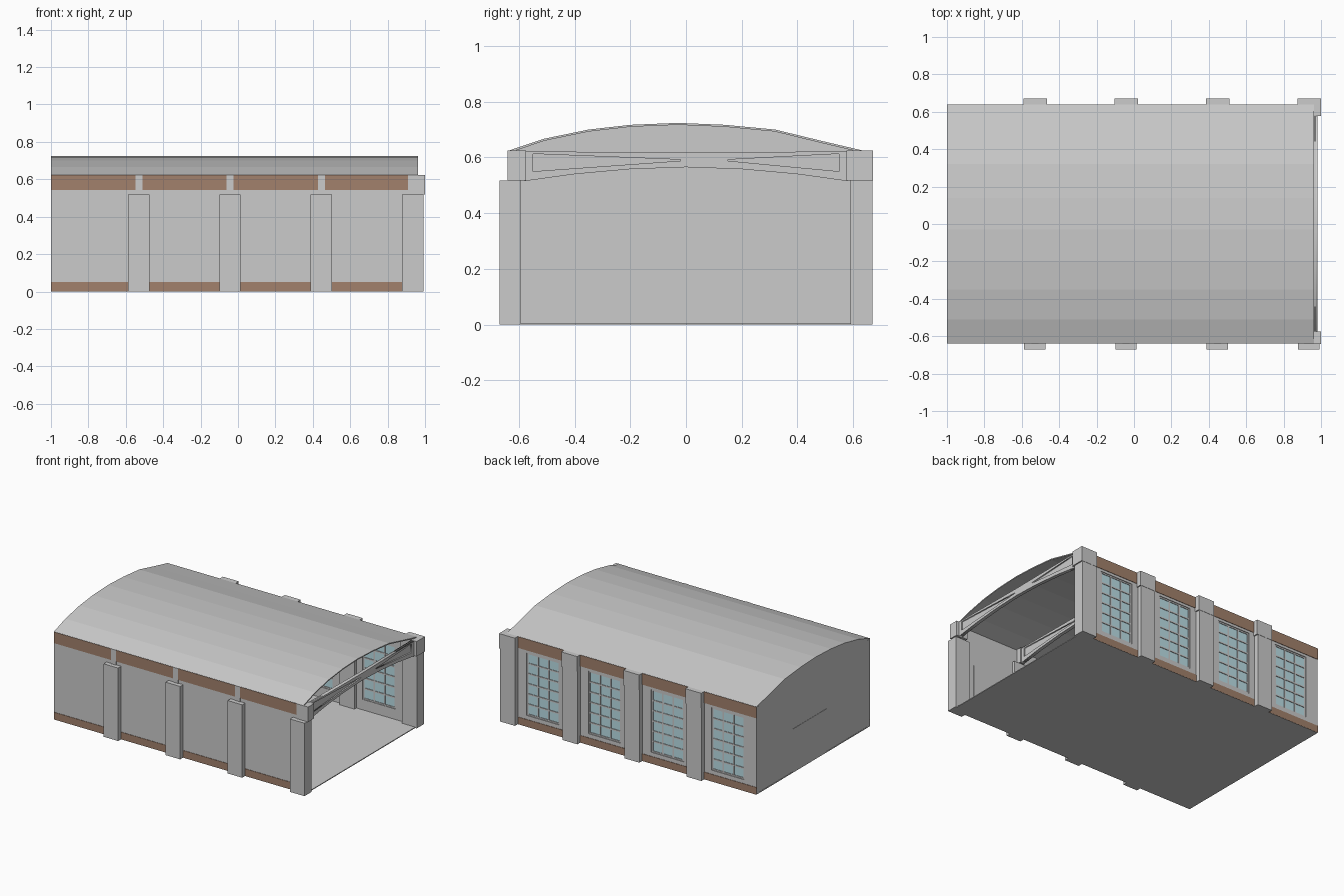
import bpy, bmesh

if "Cube" in bpy.data.objects:
    bpy.data.objects.remove(bpy.data.objects["Cube"])

def material(name, rgb):
    m = bpy.data.materials.new(name)
    m.diffuse_color = (*rgb, 1)
    m.use_nodes = True
    m.node_tree.nodes["Principled BSDF"].inputs["Base Color"].default_value = m.diffuse_color
    return m

BROWN = material("brown_trim", (0.36, 0.22, 0.15))
GLASS = material("window_glass", (0.5, 0.74, 0.8))

def add_mesh(name, bm, mat=None):
    bmesh.ops.recalc_face_normals(bm, faces=bm.faces)
    me = bpy.data.meshes.new(name)
    bm.to_mesh(me)
    bm.free()
    if mat:
        me.materials.append(mat)
    ob = bpy.data.objects.new(name, me)
    bpy.context.collection.objects.link(ob)
    return ob

def box(name, x, y, z, mat=None):
    bm = bmesh.new()
    bmesh.ops.create_cube(bm, size=1)
    for v in bm.verts:
        for i, (a, b) in enumerate((x, y, z)):
            v.co[i] = a if v.co[i] < 0 else b
    return add_mesh(name, bm, mat)

def prism(name, profile, x0, x1):
    """Extrude a (y, z) outline along x."""
    bm = bmesh.new()
    f = bm.faces.new([bm.verts.new((x0, y, z)) for y, z in profile])
    ext = bmesh.ops.extrude_face_region(bm, geom=[f])
    for v in ext["geom"]:
        if isinstance(v, bmesh.types.BMVert):
            v.co.x = x1
    return add_mesh(name, bm)

BAYS = [-0.53, -0.043, 0.445, 0.935]          # pillar centres
WINDOWS = [-0.775, -0.30, 0.193, 0.68]        # window centres
ARCH = [(-0.638, 0.624), (-0.51, 0.667), (-0.35, 0.70), (-0.2, 0.717), (-0.03, 0.724),
        (0.14, 0.717), (0.32, 0.70), (0.48, 0.661), (0.638, 0.624)]

# floor and barrel roof
box("floor", (-1, 0.98), (-0.638, 0.638), (0, 0.006))
prism("roof", ARCH + [(y * 0.995, z - 0.007) for y, z in reversed(ARCH)], -1, 0.962)

# end wall with arched gable, and its door
prism("end_wall", [(-0.636, 0)] + [(y * 0.996, z - 0.004) for y, z in ARCH] + [(0.636, 0)], -0.998, -0.975)
box("end_door", (-1, -0.972), (-0.15, 0.23), (0.001, 0.31))

# long walls: solid at the front, window openings at the back
box("front_wall", (-1, 0.96), (-0.636, -0.612), (0.0, 0.62))
back = [(-1, WINDOWS[0] - 0.128)]
back += [(a + 0.128, b - 0.128) for a, b in zip(WINDOWS, WINDOWS[1:])]
back += [(WINDOWS[-1] + 0.128, 0.96)]
for x in back:
    box("back_wall_pier", x, (0.612, 0.636), (0.08, 0.525))
box("back_wall_sill", (-1, 0.96), (0.612, 0.636), (0, 0.08))
box("back_wall_lintel", (-1, 0.96), (0.612, 0.636), (0.525, 0.62))

# brown trim bands on both long sides
for s in (-1, 1):
    y = sorted((s * 0.63, s * 0.639))
    box("base_trim", (-1, 0.94), y, (0.001, 0.052), BROWN)
    box("eave_trim", (-1, 0.94), y, (0.543, 0.622), BROWN)

# gridded windows
for c in WINDOWS:
    box("window_glass", (c - 0.128, c + 0.128), (0.62, 0.627), (0.08, 0.525), GLASS)
    for i in range(4):
        x = c - 0.123 + i * 0.082
        box("window_bar", (x - 0.005, x + 0.005), (0.616, 0.631), (0.08, 0.525))
    for j in range(7):
        z = 0.085 + j * 0.0725
        box("window_rail", (c - 0.128, c + 0.128), (0.616, 0.631), (z - 0.005, z + 0.005))

# roof beams: thin web framed by flanges along the two triangular recesses
LOWER = [(-0.58, 0.515), (-0.4, 0.54), (-0.2, 0.558), (0, 0.565),
         (0.2, 0.558), (0.4, 0.54), (0.58, 0.515)]
OUTER = LOWER + [(0.58, 0.622), (0, 0.617), (-0.58, 0.622)]
RECESSES = [[(-0.55, 0.55), (-0.02, 0.588), (-0.02, 0.592), (-0.55, 0.613)],
            [(0.55, 0.55), (0.15, 0.588), (0.15, 0.592), (0.55, 0.613)]]

def beam(x):
    prism("beam_web", OUTER, x - 0.003, x + 0.003)
    cu = bpy.data.curves.new("beam_frame", 'CURVE')
    cu.dimensions, cu.fill_mode, cu.extrude = '2D', 'BOTH', 0.012
    for loop in [OUTER] + RECESSES:
        sp = cu.splines.new('POLY')
        sp.points.add(len(loop) - 1)
        for p, (y, z) in zip(sp.points, loop):
            p.co = (y, z, 0, 1)
        sp.use_cyclic_u = True
    ob = bpy.data.objects.new("beam_frame", cu)
    ob.rotation_euler = (1.5707963, 0, 1.5707963)
    ob.location.x = x
    bpy.context.collection.objects.link(ob)

# pillars, upper blocks and beams on every bay
for i, c in enumerate(BAYS):
    end = i == 3
    box("front_pillar", (c - 0.057, c + 0.057), (-0.67, -0.593), (0, 0.518))
    post = (0.91, 1.0) if end else (c - 0.018, c + 0.02)
    box("front_upper_block", post, (-0.641, -0.575), (0.518, 0.624))
    box("back_pillar", (c - 0.06, c + 0.057), (0.59, 0.67), (0, 0.518))
    box("back_upper_block", (c - 0.06, c + 0.065), (0.577, 0.672), (0.518, 0.624))
    beam(0.968 if end else c)

# framed board on the inside of the front wall
box("wall_board", (0.56, 0.83), (-0.612, -0.606), (0.12, 0.37))
